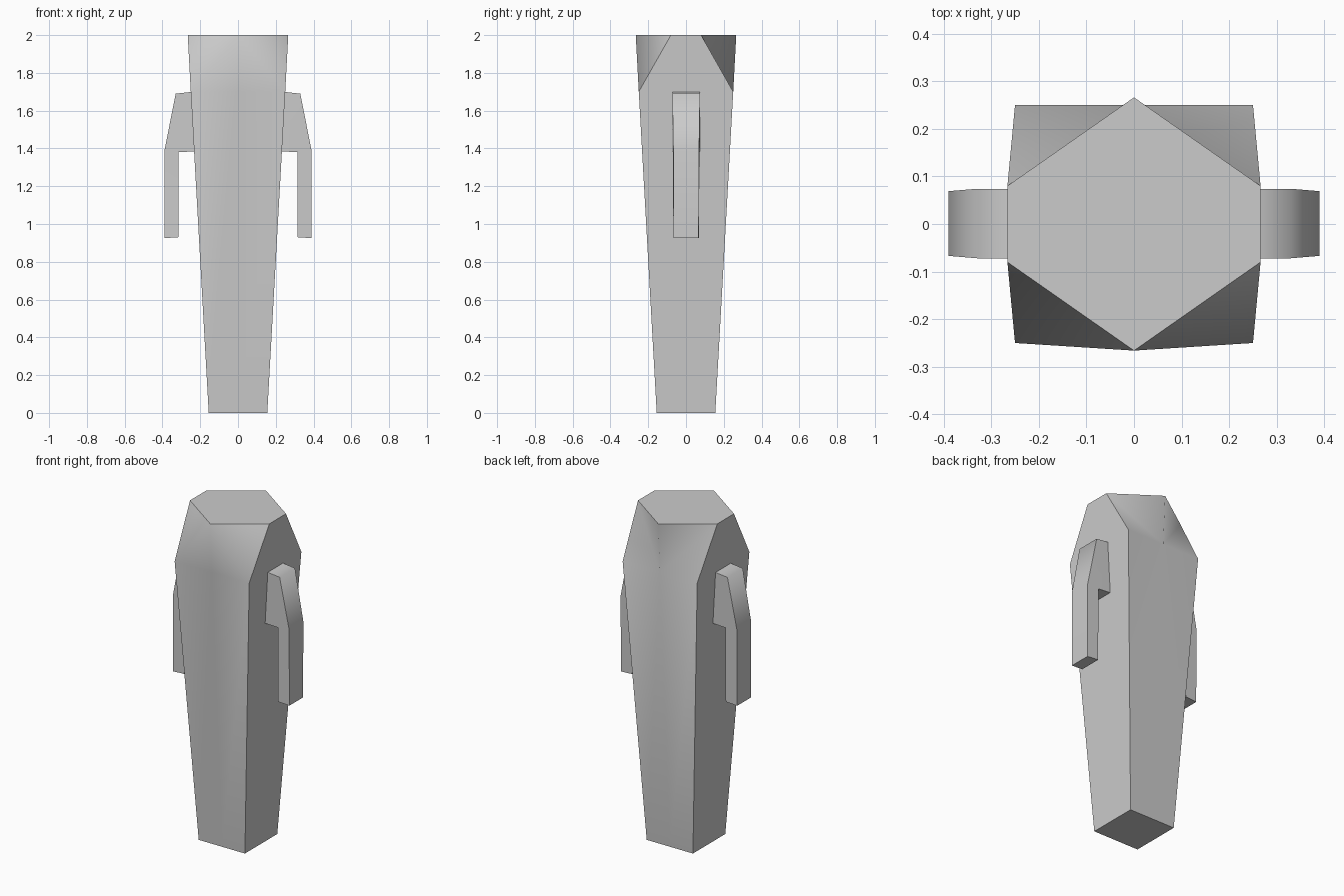
import bpy, bmesh, math

if "Cube" in bpy.data.objects:
    bpy.data.objects.remove(bpy.data.objects["Cube"])


def make_object(name, bm, angle):
    """Finish a mesh: outward normals, smooth shading, sharp edges above angle."""
    bmesh.ops.recalc_face_normals(bm, faces=bm.faces[:])
    for f in bm.faces:
        f.smooth = True
    for e in bm.edges:
        ridge = all(abs(v.co.x) < 1e-4 for v in e.verts)
        e.smooth = ridge or e.calc_face_angle(0) < math.radians(angle)
    me = bpy.data.meshes.new(name)
    bm.to_mesh(me)
    bm.free()
    ob = bpy.data.objects.new(name, me)
    bpy.context.collection.objects.link(ob)
    return ob


# Body: tapered square column whose top corners are cut back to a hexagon
def ring(bm, h, z):
    pts = [(-h, -h), (0, -h), (h, -h), (h, h), (0, h), (-h, h)]
    return [bm.verts.new((x, y, z)) for x, y in pts]


bm = bmesh.new()
low, high = ring(bm, 0.155, 0), ring(bm, 0.25, 1.7)
t = 0.266
top = [bm.verts.new((x, y, 2)) for x, y in
       [(-t, -0.08), (0, -t), (t, -0.08), (t, 0.08), (0, t), (-t, 0.08)]]
bm.faces.new(low)
bm.faces.new(top)
for i in range(6):
    j = (i + 1) % 6
    bm.faces.new((low[i], low[j], high[j], high[i]))
    if i in (2, 5):
        bm.faces.new((high[i], high[j], top[j], top[i]))
# Front corners fold from corner to point, back corners from middle to hexagon side
for c, m in ((0, 1), (2, 1)):
    bm.faces.new((high[c], high[m], top[m]))
    bm.faces.new((high[c], top[m], top[c]))
for c, m in ((3, 4), (5, 4)):
    bm.faces.new((high[c], high[m], top[c]))
    bm.faces.new((high[m], top[m], top[c]))
make_object("body", bm, 50)

# Arms: bent bracket profile (x, z, half width), mirrored left and right
PROFILE = [(0.24, 1.70, 0.073), (0.33, 1.69, 0.073), (0.39, 1.385, 0.068),
           (0.39, 0.925, 0.066), (0.315, 0.93, 0.068), (0.315, 1.38, 0.07),
           (0.225, 1.385, 0.073)]
for side, name in ((1, "right_arm"), (-1, "left_arm")):
    bm = bmesh.new()
    front, back = [[bm.verts.new((side * x, s * w + 0.001, z)) for x, z, w in PROFILE]
                   for s in (-1, 1)]
    for i in range(7):
        j = (i + 1) % 7
        bm.faces.new((front[i], front[j], back[j], back[i]))
    for v in (front, back):
        for idx in ((0, 1, 5, 6), (1, 2, 5), (2, 3, 4, 5)):
            bm.faces.new([v[k] for k in idx])
    make_object(name, bm, 80)
